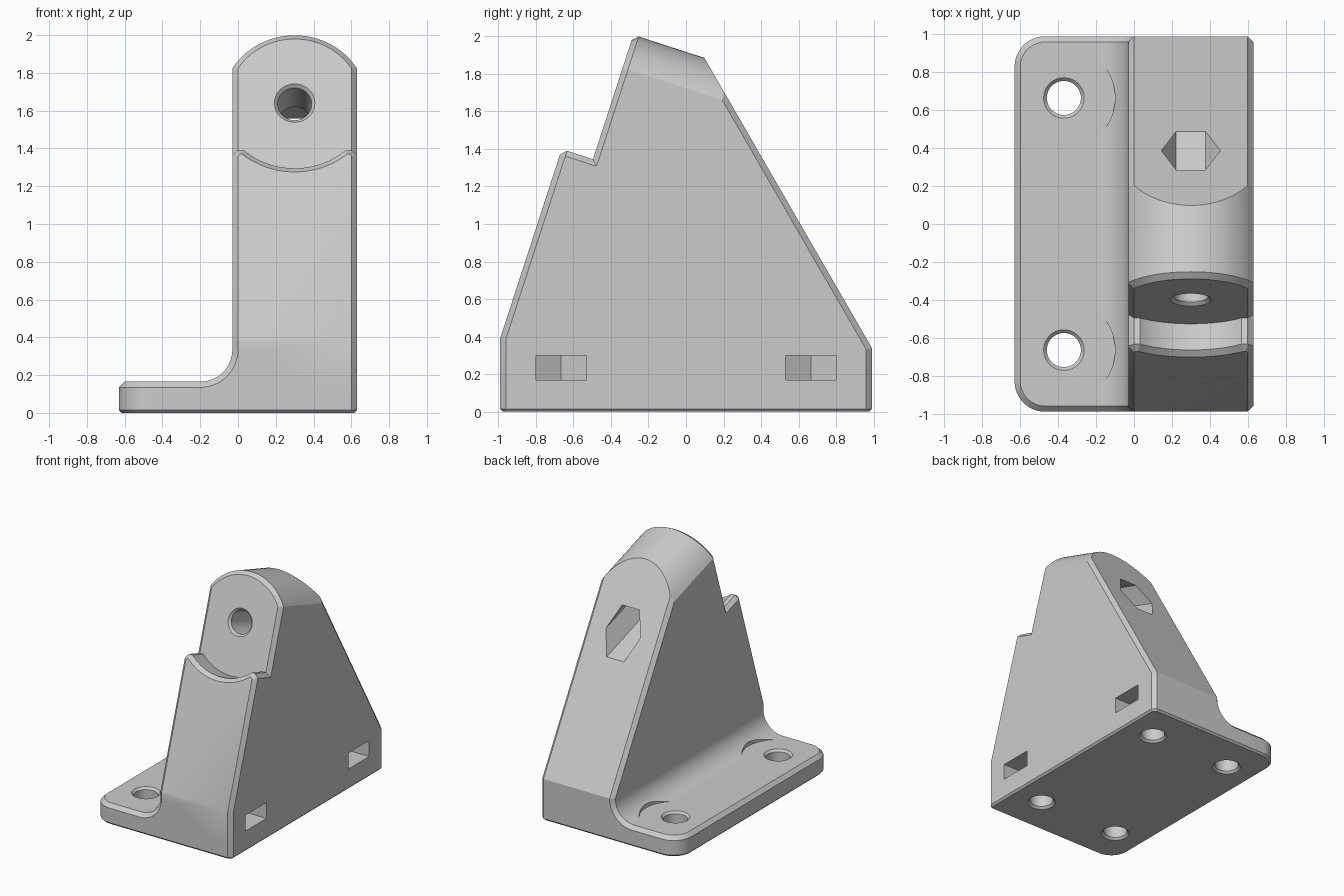
import bpy, bmesh, math
from mathutils import Vector

if "Cube" in bpy.data.objects:
    bpy.data.objects.remove(bpy.data.objects["Cube"])

C18, S18 = math.cos(math.radians(18)), math.sin(math.radians(18))
CX, HW, CH, Y = 0.3, 0.33, 0.03, 0.99      # tower centre, half width, chamfer, half length
HOLE_X, HOLE_Y, HOLE_R = 0.37, 0.665, 0.09

grey = bpy.data.materials.new("light_grey")
grey.diffuse_color = (0.6, 0.6, 0.6, 1)
grey.use_nodes = True
grey.node_tree.nodes["Principled BSDF"].inputs["Base Color"].default_value = grey.diffuse_color


def tilted(x, v, t):
    """Frame of the inclined bore: v up its face, t along its axis."""
    return Vector((CX + x, -0.40 + t * C18 + v * S18, 1.64 - t * S18 + v * C18))


def upright(x, y, z):
    return Vector((x, y, z))


def loft(name, rings, place=upright, cuts=()):
    """Solid through rings given as (points, level), trimmed by (point, normal) planes."""
    bm = bmesh.new()
    loops = [[bm.verts.new(place(a, b, lev)) for a, b in pts] for pts, lev in rings]
    bm.faces.new(loops[0])
    bm.faces.new(loops[-1])
    for lo, hi in zip(loops, loops[1:]):
        for i in range(len(lo)):
            j = (i + 1) % len(lo)
            bm.faces.new((lo[i], lo[j], hi[j], hi[i]))
    for co, no in cuts:
        geom = bm.verts[:] + bm.edges[:] + bm.faces[:]
        bmesh.ops.bisect_plane(bm, geom=geom, plane_co=co, plane_no=no, clear_outer=True)
        bmesh.ops.holes_fill(bm, edges=[e for e in bm.edges if e.is_boundary])
    bmesh.ops.recalc_face_normals(bm, faces=bm.faces)
    me = bpy.data.meshes.new(name)
    bm.to_mesh(me)
    bm.free()
    me.materials.append(grey)
    ob = bpy.data.objects.new(name, me)
    bpy.context.collection.objects.link(ob)
    return ob


def arc(cx, cy, r, a0, a1, n):
    return [(cx + r * math.cos(math.radians(a0 + (a1 - a0) * i / n)),
             cy + r * math.sin(math.radians(a0 + (a1 - a0) * i / n))) for i in range(n + 1)]


def circle(r, cx=0, cy=0, n=40):
    return arc(cx, cy, r, 0, 360, n)[:-1]


def combine(body, tool, op):
    mod = body.modifiers.new(op, 'BOOLEAN')
    mod.operation, mod.object, mod.solver = op, tool, 'EXACT'
    bpy.context.view_layer.objects.active = body
    bpy.ops.object.modifier_apply(modifier=mod.name)
    bpy.data.objects.remove(tool)


# Base plate: rounded left corners, chamfered rims
def plan(i):
    h = CX + HW
    return (arc(-0.47, 0.83, 0.16 - i, 90, 180, 12) + arc(-0.47, -0.83, 0.16 - i, 180, 270, 12)
            + [(h - CH - 0.4 * i, i - Y), (h - i, CH + 0.4 * i - Y),
               (h - i, Y - CH - 0.4 * i), (h - CH - 0.4 * i, Y - i)])


body = loft("bracket", [(plan(0.015), 0), (plan(0), 0.015), (plan(0), 0.135), (plan(CH), 0.165)])

# Trimming planes shared by the tower parts
back_no = Vector((0, math.cos(math.radians(30)), 0.5))
back_co = Vector((0, Y, 0.34))
cuts = [((0, 0, 0.02), (0, 0, -1)), ((0, -Y, 0), (0, -1, 0)),
        ((0, Y, 0), (0, 1, 0)), (back_co, back_no)]
for s in (-1, 1):
    side = Vector((CX + s * HW, 0, 0))
    cuts += [(side + Vector((0, CH - Y, 0)), (s, -1, 0)),
             (side + Vector((0, Y - CH, 0)), (s, 1, 0)),
             (side + back_co - CH * back_no, Vector((s, 0, 0)) + back_no)]


# Domed main post
def dome(i):
    h, r = HW - i, 0.387 - i
    a = math.degrees(math.asin(h / r))
    return arc(0, 0, r, 90 + a, 90 - a, 28) + [(h, -2), (-h, -2)]


post = loft("post", [(dome(CH), 0), (dome(0), CH), (dome(0), 2.4)], tilted, cuts)


# Front block with hollowed top
def saddle(i):
    h, r, v, k = HW - i, 0.41 + i, -0.31 - i, CH - 0.6 * i
    a = math.degrees(math.asin(-v / r))
    return ([(-h, v - k), (k - h, v)] + arc(0, 0, r, 180 + a, 360 - a, 24)
            + [(h - k, v), (h, v - k), (h, -2), (-h, -2)])


block = loft("front_block", [(saddle(CH), -0.175), (saddle(0), -0.145), (saddle(0), 0.1)], tilted, cuts)


# Fillet between plate and tower
def cove(i):
    return arc(-0.2, 0.335, 0.17 + i, 270, 360, 16) + [(0.1, 0.335), (0.1, 0.05), (-0.2, 0.05)]


fillet = loft("fillet", [(cove(CH), -Y), (cove(0), CH - Y), (cove(0), Y - CH), (cove(CH), Y)],
              lambda x, z, y: Vector((x, y, z)))

for part in (post, block, fillet):
    combine(body, part, 'UNION')

# Base screw holes, screw-head clearances and side nut slots
R, B = HOLE_R, 0.107
for s in (-1, 1):
    y = s * HOLE_Y

    def ring(x, r):
        return circle(r, x, y)

    head = loft("head_clearance", [(circle(0.27, -HOLE_X, y, 64), 0.165), (circle(0.27, -HOLE_X, y, 64), 0.6)])
    through = loft("plate_hole", [(ring(-HOLE_X, B + 0.01), -0.01), (ring(-HOLE_X, R), B - R),
                                  (ring(-HOLE_X, R), 0.165 - B + R), (ring(-HOLE_X, B + 0.01), 0.175)])
    blind = loft("tower_hole", [(ring(HOLE_X, B + 0.01), -0.01), (ring(HOLE_X, R), B - R),
                                (ring(HOLE_X, R), 0.40)])
    hexa = [(HOLE_X - 0.156, y), (HOLE_X - 0.078, y - 0.135), (0.8, y - 0.135),
            (0.8, y + 0.135), (HOLE_X - 0.078, y + 0.135)]
    slot = loft("nut_slot", [(hexa, 0.17), (hexa, 0.30)])
    for tool in (head, through, blind, slot):
        combine(body, tool, 'DIFFERENCE')

# Inclined bore with hexagonal pocket at the back
bore = loft("bore", [(circle(B + 0.01), -0.01), (circle(R), B - R), (circle(R), 0.5)], tilted)
pocket = loft("hex_pocket", [(circle(0.156, n=6), 0.343), (circle(0.156, n=6), 1.6)], tilted)
for tool in (bore, pocket):
    combine(body, tool, 'DIFFERENCE')

# Smooth curved faces, keep creases crisp
bpy.ops.object.select_all(action='DESELECT')
body.select_set(True)
bpy.context.view_layer.objects.active = body
bpy.ops.object.shade_smooth_by_angle(angle=math.radians(20))
